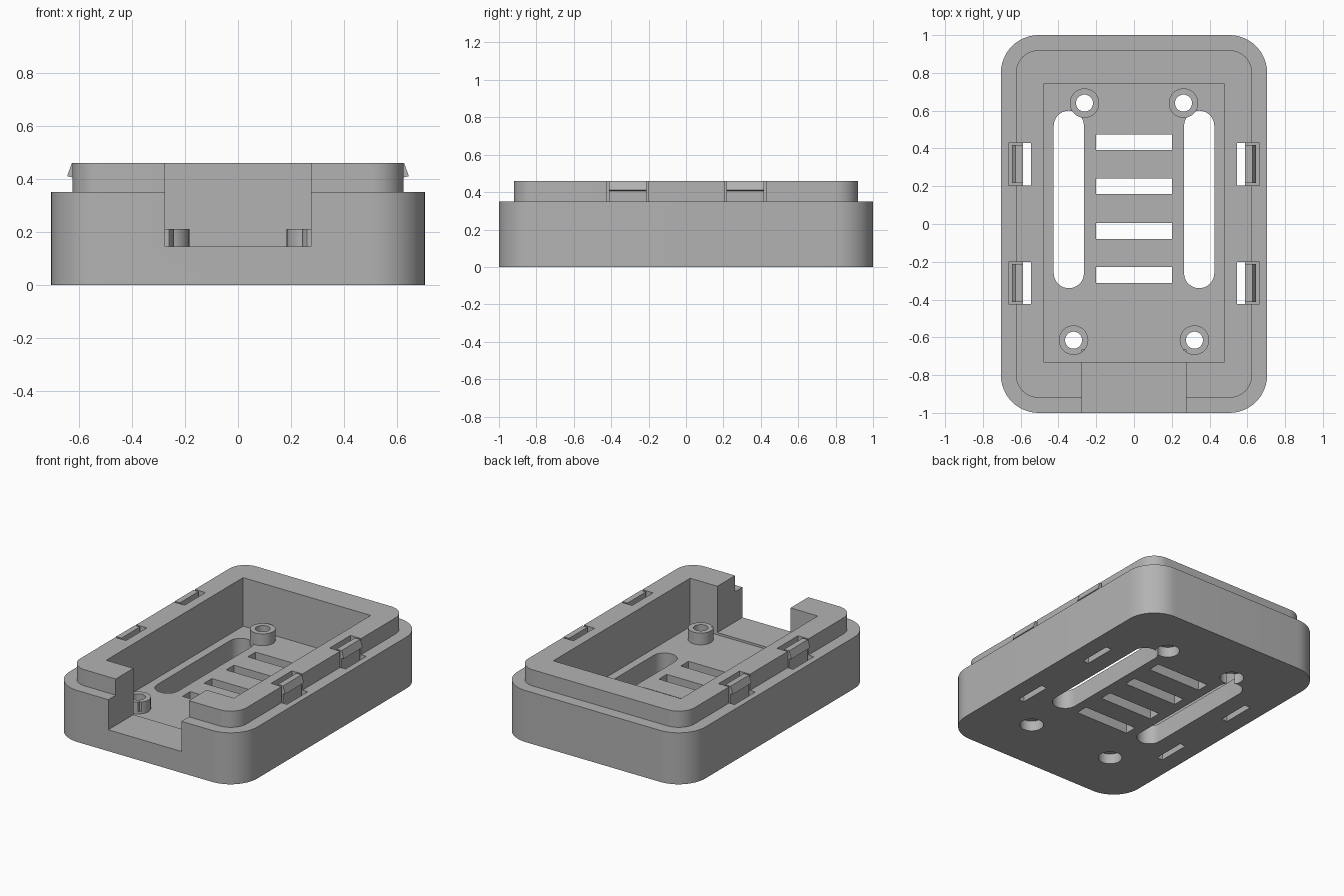
import bpy, math

if "Cube" in bpy.data.objects:
    bpy.data.objects.remove(bpy.data.objects["Cube"], do_unlink=True)

grey = bpy.data.materials.new("plain grey")
grey.use_nodes = True
grey.diffuse_color = (0.45, 0.45, 0.45, 1)
grey.node_tree.nodes["Principled BSDF"].inputs["Base Color"].default_value = (0.45, 0.45, 0.45, 1)


def prism(name, outline, low, high, axis="z"):
    """Extrude a counter-clockwise outline along z, or an xz outline along y."""
    n = len(outline)
    if axis == "z":
        verts = [(a, b, h) for h in (low, high) for a, b in outline]
    else:
        verts = [(a, h, b) for h in (high, low) for a, b in outline]
    faces = [tuple(reversed(range(n))), tuple(range(n, 2 * n))]
    faces += [(i, (i + 1) % n, n + (i + 1) % n, n + i) for i in range(n)]
    mesh = bpy.data.meshes.new(name)
    mesh.from_pydata(verts, [], faces)
    mesh.materials.append(grey)
    obj = bpy.data.objects.new(name, mesh)
    bpy.context.collection.objects.link(obj)
    return obj


def rounded(x0, x1, y0, y1, r, steps=12):
    """Rectangle outline with rounded corners."""
    corners = [(x1 - r, y1 - r), (x0 + r, y1 - r), (x0 + r, y0 + r), (x1 - r, y0 + r)]
    return [(cx + r * math.cos(a), cy + r * math.sin(a))
            for k, (cx, cy) in enumerate(corners)
            for a in [math.pi / 2 * (k + i / steps) for i in range(steps + 1)]]


def box(name, x0, x1, y0, y1, z0, z1):
    return prism(name, [(x0, y0), (x1, y0), (x1, y1), (x0, y1)], z0, z1)


def cylinder(name, x, y, r, z0, z1, sides=40):
    ring = [2 * math.pi * i / sides for i in range(sides)]
    return prism(name, [(x + r * math.cos(a), y + r * math.sin(a)) for a in ring], z0, z1)


def combine(target, tool, operation):
    mod = target.modifiers.new(operation.lower(), "BOOLEAN")
    mod.operation, mod.object, mod.solver = operation, tool, "EXACT"
    bpy.context.view_layer.objects.active = target
    bpy.ops.object.modifier_apply(modifier=mod.name)
    bpy.data.objects.remove(tool, do_unlink=True)


def cut(tool):
    combine(case, tool, "DIFFERENCE")


FLOOR, TOP = 0.13, 0.46

# Outer case with stepped lip
case = prism("case", rounded(-0.705, 0.705, -1, 1, 0.2), 0, 0.35)
combine(case, prism("lip", rounded(-0.625, 0.625, -0.92, 0.92, 0.12), 0.2, TOP), "UNION")

# Inner cavity
cut(box("cavity", -0.48, 0.48, -0.73, 0.74, FLOOR, 0.6))

# Long side slots
for side in (-1, 1):
    c = side * 0.345
    slot = [(c + 0.08 * math.cos(a), (0.52 if i <= 16 else -0.26) + 0.08 * math.sin(a))
            for i in range(34)
            for a in [math.pi * (i if i <= 16 else i - 1) / 16]]
    cut(prism("long_slot", slot, -0.1, 0.2))

# Cross vents
for y in (0.433, 0.2, -0.037, -0.27):
    cut(box("vent", -0.2, 0.2, y - 0.042, y + 0.042, -0.1, 0.2))

# Screw bosses with through holes and underside recesses
posts = [(s * x, y) for x, y in ((0.262, 0.64), (0.32, -0.615)) for s in (-1, 1)]
for x, y in posts:
    combine(case, cylinder("boss", x, y, 0.078, 0.1, 0.21), "UNION")
    cut(cylinder("screw_hole", x, y, 0.045, -0.1, 0.3))
    cut(cylinder("screw_recess", x, y, 0.074, -0.1, 0.07))

# Front opening, which also trims the front bosses
cut(box("front_opening", -0.275, 0.275, -1.1, -0.665, 0.145, 0.6))

# Clip pockets, slits and clips
for side in (-1, 1):
    for y in (0.317, -0.312):
        x0, x1 = sorted((side * 0.545, side * 0.665))
        cut(box("clip_pocket", x0, x1, y - 0.112, y + 0.112, 0.14, 0.6))
        x0, x1 = sorted((side * 0.545, side * 0.588))
        cut(box("clip_slit", x0, x1, y - 0.112, y + 0.112, -0.1, 0.2))
        profile = [(0.588, 0.12), (0.625, 0.12), (0.625, 0.405),
                   (0.645, 0.41), (0.627, TOP), (0.588, TOP)]
        if side < 0:
            profile = [(-x, z) for x, z in reversed(profile)]
        combine(case, prism("clip", profile, y - 0.1, y + 0.1, "y"), "UNION")

# Smooth rounded walls, keep edges crisp
bpy.ops.object.select_all(action="DESELECT")
case.select_set(True)
bpy.context.view_layer.objects.active = case
bpy.ops.object.shade_smooth_by_angle(angle=math.radians(30))
